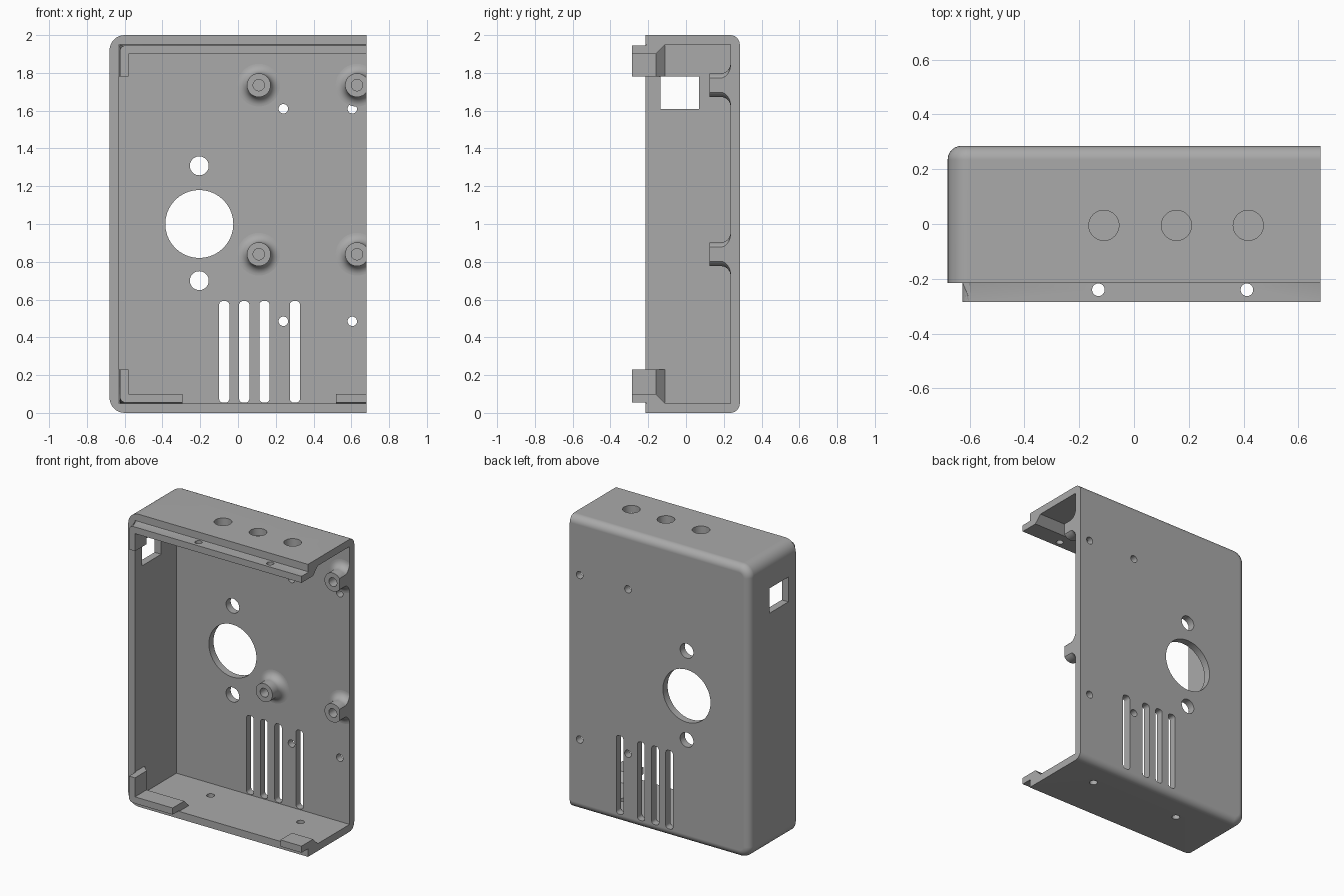
import bpy, bmesh, math
from math import pi, sin, cos, radians

cube = bpy.data.objects.get("Cube")
if cube:
    bpy.data.objects.remove(cube, do_unlink=True)

# Single matte grey for the whole moulding
grey = bpy.data.materials.new("plastic_grey")
grey.use_nodes = True
colour = (0.4, 0.4, 0.4, 1)
grey.diffuse_color = colour
grey.node_tree.nodes["Principled BSDF"].inputs["Base Color"].default_value = colour


def make_object(name, bm):
    bmesh.ops.remove_doubles(bm, verts=bm.verts, dist=1e-5)
    bmesh.ops.recalc_face_normals(bm, faces=bm.faces)
    mesh = bpy.data.meshes.new(name)
    bm.to_mesh(mesh)
    bm.free()
    mesh.materials.append(grey)
    obj = bpy.data.objects.new(name, mesh)
    bpy.context.collection.objects.link(obj)
    return obj


def prism(name, points, axis, start, end, bevel_rule=None, radius=0, steps=6):
    """Extrude a 2D outline along an axis, rounding the edges picked by a rule."""
    place = {"x": lambda p: (start, p[0], p[1]),
             "y": lambda p: (p[0], start, p[1]),
             "z": lambda p: (p[0], p[1], start)}[axis]
    bm = bmesh.new()
    face = bm.faces.new([bm.verts.new(place(p)) for p in points])
    new = bmesh.ops.extrude_face_region(bm, geom=[face])["geom"]
    shift = [end - start if a == axis else 0 for a in "xyz"]
    bmesh.ops.translate(bm, vec=shift, verts=[v for v in new if isinstance(v, bmesh.types.BMVert)])
    bmesh.ops.remove_doubles(bm, verts=bm.verts, dist=1e-5)
    bmesh.ops.recalc_face_normals(bm, faces=bm.faces)
    if bevel_rule:
        edges = [e for e in bm.edges if all(bevel_rule(v.co) for v in e.verts)]
        bmesh.ops.bevel(bm, geom=edges, offset=radius, segments=steps, profile=0.5, affect="EDGES")
    return make_object(name, bm)


def rounded(x0, y0, x1, y1, r, n=8):
    """Outline of a rectangle with round corners."""
    corners = [(x1 - r, y1 - r), (x0 + r, y1 - r), (x0 + r, y0 + r), (x1 - r, y0 + r)]
    return [(cx + r * cos((q + i / n) * pi / 2), cy + r * sin((q + i / n) * pi / 2))
            for q, (cx, cy) in enumerate(corners) for i in range(n + 1)]


def circle(x, y, r):
    # Offset quadrants leave no duplicate points
    return [(x + r * cos(i * pi / 20), y + r * sin(i * pi / 20)) for i in range(40)]


def rect(x0, y0, x1, y1):
    return [(x0, y0), (x1, y0), (x1, y1), (x0, y1)]


def cut(target, cutter):
    mod = target.modifiers.new("cut", "BOOLEAN")
    mod.operation = "DIFFERENCE"
    mod.solver = "EXACT"
    mod.object = cutter
    bpy.context.view_layer.objects.active = target
    bpy.ops.object.modifier_apply(modifier=mod.name)
    bpy.data.objects.remove(cutter, do_unlink=True)


def smooth(obj):
    bpy.ops.object.select_all(action="DESELECT")
    obj.select_set(True)
    bpy.context.view_layer.objects.active = obj
    bpy.ops.object.shade_smooth_by_angle(angle=radians(35))
    obj.modifiers.new("normals", "WEIGHTED_NORMAL").keep_sharp = True


def trim_open_side(obj):
    cut(obj, prism("trim", rect(-1, -1, 1, 3), "x", 0.68, 2))


# Shell: tray with rounded back edges, open on the front and one side
shell = prism("case_shell", rounded(-0.68, 0, 0.9, 2, 0.08), "y", -0.215, 0.285,
              lambda co: co.y > 0.28, 0.05)
cut(shell, prism("cavity", rect(-0.63, 0.05, 1.2, 1.95), "y", -0.5, 0.235))
trim_open_side(shell)

# Back plate openings: large port, its two fixings, and screw holes
ports = [(-0.205, 1.0, 0.18), (-0.205, 1.308, 0.05), (-0.205, 0.7, 0.05)]
ports += [(x, z, 0.025) for x in (0.24, 0.605) for z in (0.485, 1.61)]
for port in ports:
    cut(shell, prism("port", circle(*port), "y", 0.15, 0.4))

# Ventilation slots
for x in (-0.073, 0.033, 0.14, 0.301):
    cut(shell, prism("slot", rounded(x - 0.027, 0.055, x + 0.027, 0.592, 0.02), "y", 0.15, 0.4))

# Top button holes, floor screw holes and side window
for x in (-0.11, 0.155, 0.417):
    cut(shell, prism("button_hole", circle(x, -0.005, 0.055), "z", 1.9, 2.1))
for x in (-0.27, 0.41):
    cut(shell, prism("floor_hole", circle(x, 0.09, 0.025), "z", -0.1, 0.1))
cut(shell, prism("window", rect(-0.135, 1.61, 0.07, 1.78), "x", -0.8, -0.55))
smooth(shell)

# Locating lips: (distance in from the outer wall, y)
lip = [(0.055, -0.285), (0.1, -0.285), (0.1, -0.16), (0.045, -0.105),
       (0.045, -0.2), (0.055, -0.215)]


def corner(co):
    return co.x < -0.62 and co.y < -0.21 and (co.z > 1.94 or co.z < 0.06)


top = [(y, 2 - d) for d, y in lip]
floor = [(y, d) for d, y in lip]
side = [(d - 0.68, y) for d, y in lip]
top_lip = prism("top_lip", top, "x", -0.625, 0.68, corner, 0.03)
for x in (-0.13, 0.412):
    cut(top_lip, prism("lip_hole", circle(x, -0.24, 0.023), "z", 1.8, 2.1))
lips = [top_lip,
        prism("floor_lip_corner", floor, "x", -0.625, -0.295, corner, 0.03),
        prism("floor_lip_end", floor, "x", 0.52, 0.68),
        prism("side_lip_lower", side, "z", 0.055, 0.23, corner, 0.03),
        prism("side_lip_upper", side, "z", 1.78, 1.945, corner, 0.03)]
for obj in lips:
    smooth(obj)


# Standoffs: turned posts with a blind hole and a filleted foot
def standoff(name, x, z):
    fillet = [(0.113 - 0.05 * cos(i * pi / 16), 0.185 + 0.05 * sin(i * pi / 16)) for i in range(9)]
    profile = [(0, 0.21), (0.03, 0.21), (0.03, 0.125), (0.063, 0.125)] + fillet
    profile += [(0.113, 0.25), (0, 0.25)]
    bm = bmesh.new()
    verts = [bm.verts.new((x + r, y, z)) for r, y in profile]
    edges = [bm.edges.new(pair) for pair in zip(verts, verts[1:])]
    bmesh.ops.spin(bm, geom=verts + edges, cent=(x, 0, z), axis=(0, 1, 0),
                   angle=2 * pi, steps=40, use_merge=True)
    obj = make_object(name, bm)
    if x > 0.5:
        trim_open_side(obj)
    smooth(obj)


for row, z in (("lower", 0.84), ("upper", 1.735)):
    for column, x in (("inner", 0.11), ("edge", 0.63)):
        standoff(f"standoff_{row}_{column}", x, z)
